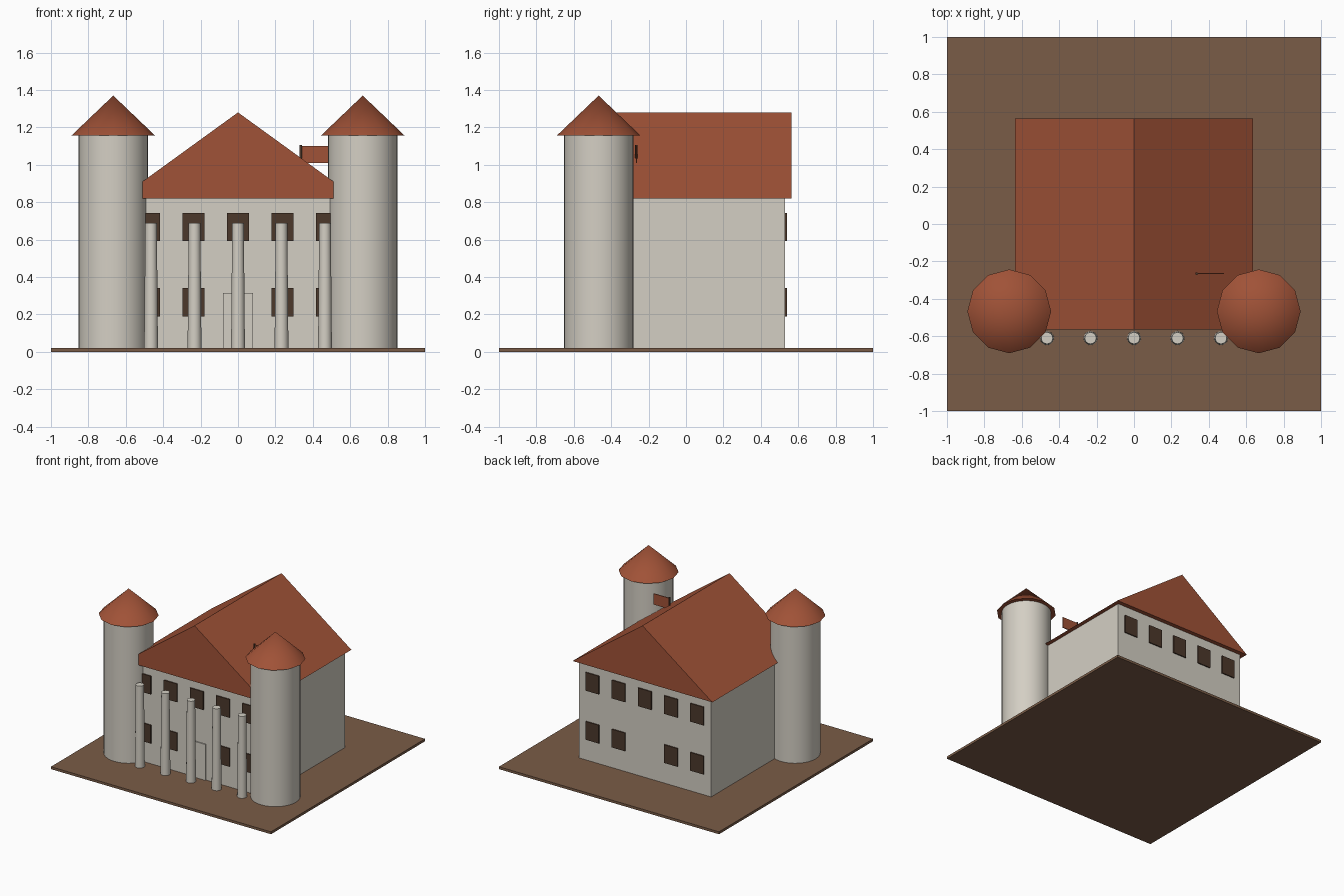
import bpy, bmesh, math

cube = bpy.data.objects.get("Cube")
if cube:
    bpy.data.objects.remove(cube)


def material(name, rgb):
    linear = [((c / 255 + 0.055) / 1.055) ** 2.4 for c in rgb]
    mat = bpy.data.materials.new(name)
    mat.use_nodes = True
    mat.diffuse_color = (*linear, 1)
    mat.node_tree.nodes["Principled BSDF"].inputs["Base Color"].default_value = (*linear, 1)
    return mat


STONE = material("pale stone", (212, 207, 196))
TILE = material("red roof tile", (160, 82, 55))
WOOD = material("dark wood", (76, 56, 43))
EARTH = material("brown earth", (122, 92, 71))


def finish(name, bm, mat, smooth=False):
    mesh = bpy.data.meshes.new(name)
    bmesh.ops.recalc_face_normals(bm, faces=bm.faces)
    bm.to_mesh(mesh)
    bm.free()
    mesh.materials.append(mat)
    obj = bpy.data.objects.new(name, mesh)
    bpy.context.collection.objects.link(obj)
    if smooth:
        bpy.ops.object.select_all(action="DESELECT")
        obj.select_set(True)
        bpy.context.view_layer.objects.active = obj
        bpy.ops.object.shade_smooth_by_angle(angle=math.radians(35))
    return obj


def box(name, low, high, mat):
    bm = bmesh.new()
    bmesh.ops.create_cube(bm, size=1)
    for v in bm.verts:
        v.co = [h if c > 0 else l for c, l, h in zip(v.co, low, high)]
    return finish(name, bm, mat)


def round_part(name, x, y, z0, z1, r0, r1, sides, mat):
    bm = bmesh.new()
    bmesh.ops.create_cone(bm, cap_ends=True, segments=sides, radius1=r0, radius2=r1, depth=z1 - z0)
    bmesh.ops.translate(bm, verts=bm.verts, vec=(x, y, (z0 + z1) / 2))
    return finish(name, bm, mat, smooth=True)


# Ground and main hall
GROUND, EAVE, WALL = 0.02, 0.82, 0.53
box("ground_slab", (-1, -1, 0), (1, 1, GROUND), EARTH)
box("main_hall", (-0.6, -WALL, GROUND), (0.6, WALL, EAVE), STONE)

# Gabled roof: a triangle pushed back along y
bm = bmesh.new()
gable = bm.faces.new([bm.verts.new(p) for p in
                      ((-0.635, -0.565, EAVE), (0.635, -0.565, EAVE), (0, -0.565, 1.28))])
pushed = bmesh.ops.extrude_face_region(bm, geom=[gable], use_keep_orig=True)["geom"]
bmesh.ops.translate(bm, verts=[g for g in pushed if isinstance(g, bmesh.types.BMVert)], vec=(0, 1.13, 0))
finish("gabled_roof", bm, TILE)

# Windows on the front and back walls, none at the lower middle
for side, face in (("front", -1), ("back", 1)):
    near, far = sorted((face * (WALL - 0.01), face * (WALL + 0.009)))
    for row, z in (("lower", 0.19), ("upper", 0.593)):
        for column in range(-2, 3):
            if row == "lower" and column == 0:
                continue
            x = column * 0.238
            box(f"{side}_{row}_window", (x - 0.06, near, z), (x + 0.06, far, z + 0.15), WOOD)

# Front door and the row of columns
box("front_door", (-0.08, -WALL - 0.009, GROUND), (0.08, -WALL + 0.01, 0.315), STONE)
for column in range(-2, 3):
    round_part("column", column * 0.2325, -0.61, GROUND, 0.69, 0.037, 0.031, 24, STONE)

# Corner towers with pointed roofs
for side, x in (("left", 0.667), ("right", -0.667)):
    round_part(f"{side}_tower", x, -0.467, GROUND, 1.156, 0.186, 0.186, 32, STONE)
    round_part(f"{side}_tower_roof", x, -0.467, 1.156, 1.37, 0.224, 0, 12, TILE)

# Flag on the roof slope
round_part("flag_pole", 0.335, -0.265, 0.95, 1.107, 0.007, 0.007, 12, WOOD)
box("flag", (0.335, -0.268, 1.01), (0.48, -0.262, 1.1), TILE)
